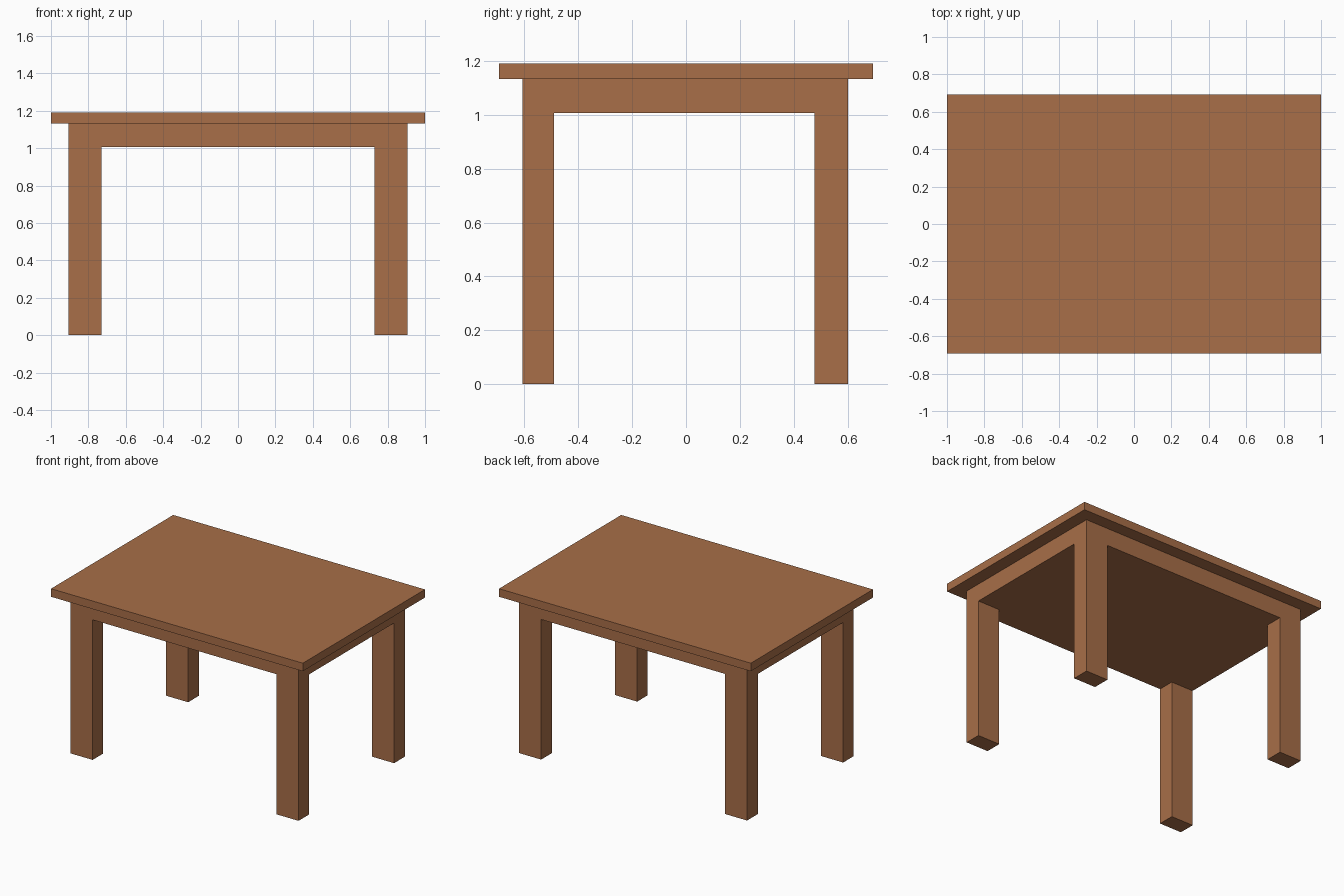
import bpy, bmesh
from mathutils import Vector

if "Cube" in bpy.data.objects:
    bpy.data.objects.remove(bpy.data.objects["Cube"])

# Key sizes
TOP_X, TOP_Y = 1.0, 0.693
TOP_Z, UNDER_Z, APRON_Z = 1.19, 1.132, 1.006
LEG_XS = (-0.906, -0.73, 0.73, 0.906)
LEG_YS = (-0.607, -0.489, 0.477, 0.601)

wood = bpy.data.materials.new("warm brown wood")
wood.diffuse_color = (0.392, 0.156, 0.065, 1.0)
wood.use_nodes = True
wood.node_tree.nodes["Principled BSDF"].inputs["Base Color"].default_value = wood.diffuse_color


def make_object(name, bm):
    bmesh.ops.recalc_face_normals(bm, faces=bm.faces)
    mesh = bpy.data.meshes.new(name)
    bm.to_mesh(mesh)
    bm.free()
    mesh.materials.append(wood)
    obj = bpy.data.objects.new(name, mesh)
    bpy.context.collection.objects.link(obj)
    return obj


# Table top: flat slab
bm = bmesh.new()
bmesh.ops.create_cube(bm, size=1)
for v in bm.verts:
    v.co = Vector((v.co.x * 2 * TOP_X, v.co.y * 2 * TOP_Y,
                   TOP_Z if v.co.z > 0 else UNDER_Z))
make_object("table_top", bm)

# Apron and legs: 3 x 3 underside grid, rim raised, corner cells pulled down
bm = bmesh.new()
grid = [[bm.verts.new((x, y, APRON_Z)) for y in LEG_YS] for x in LEG_XS]
corners = []
for i in range(3):
    for j in range(3):
        face = bm.faces.new((grid[i][j], grid[i][j + 1],
                             grid[i + 1][j + 1], grid[i + 1][j]))
        if i != 1 and j != 1:
            corners.append(face)

# Apron sides and closed top
rim = [e for e in bm.edges if e.is_boundary]
raised = bmesh.ops.extrude_edge_only(bm, edges=rim)["geom"]
for v in raised:
    if isinstance(v, bmesh.types.BMVert):
        v.co.z = UNDER_Z
bmesh.ops.contextual_create(
    bm, geom=[e for e in raised if isinstance(e, bmesh.types.BMEdge)])

# Four legs
for face in corners:
    foot = bmesh.ops.extrude_discrete_faces(bm, faces=[face])["faces"][0]
    for v in foot.verts:
        v.co.z = 0.0

bmesh.ops.remove_doubles(bm, verts=bm.verts, dist=0.0001)
bmesh.ops.recalc_face_normals(bm, faces=bm.faces)
bmesh.ops.dissolve_limit(bm, angle_limit=0.01, verts=bm.verts, edges=bm.edges)
make_object("apron_and_legs", bm)
